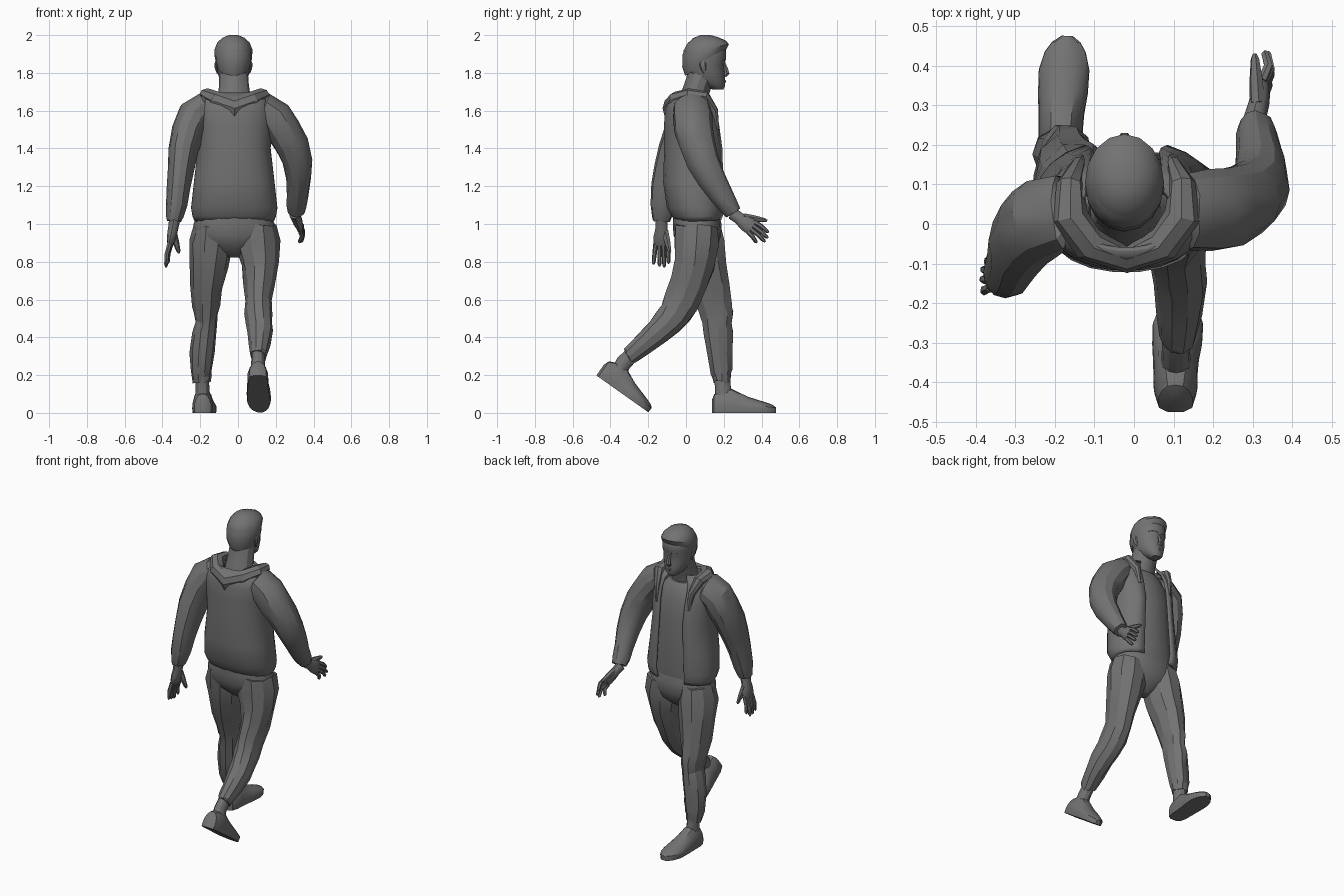
import bpy, bmesh, random
from math import sin, cos, pi, radians
from mathutils import Vector, Matrix

random.seed(4)
grey = bpy.data.materials.new("dark_grey")
grey.diffuse_color = (.17, .17, .17, 1)


def finish(name, bm, angle=30, mat=None):
    if mat:
        bm.transform(mat)
    bmesh.ops.recalc_face_normals(bm, faces=bm.faces)
    me = bpy.data.meshes.new(name)
    bm.to_mesh(me)
    bm.free()
    me.materials.append(grey)
    ob = bpy.data.objects.new(name, me)
    bpy.context.collection.objects.link(ob)
    bpy.ops.object.select_all(action='DESELECT')
    ob.select_set(True)
    bpy.context.view_layer.objects.active = ob
    bpy.ops.object.shade_smooth_by_angle(angle=radians(angle))
    return ob


def skin(bm, rings, closed=True):
    """Bridge a list of point rings with faces; cap the ends if closed."""
    vs = [[bm.verts.new(p) for p in r] for r in rings]
    n = len(vs[0])
    for r, s in zip(vs, vs[1:]):
        for i in range(n if closed else n - 1):
            j = (i + 1) % n
            bm.faces.new((r[i], r[j], s[j], s[i]))
    if closed:
        bm.faces.new(vs[0])
        bm.faces.new(vs[-1])


def path_rings(rows, n, ref, crease=0.0):
    """Rows are x, y, z, radius along ref, other radius; crease wrinkles the cloth."""
    c = [Vector(r[:3]) for r in rows]
    out = []
    for i, r in enumerate(rows):
        t = (c[min(i + 1, len(c) - 1)] - c[max(i - 1, 0)]).normalized()
        u = (ref - t * ref.dot(t)).normalized()
        v = t.cross(u)
        ring = []
        for k in range(n):
            s = 1 + random.uniform(-crease, crease)
            q = 2 * pi * k / n
            ring.append(c[i] + (u * r[3] * cos(q) + v * r[4] * sin(q)) * s
                        + t * random.uniform(-crease, crease) * .2)
        out.append(ring)
    return out


def limb(name, rows, n=12, ref=(1, 0, 0), crease=0.0, angle=30):
    bm = bmesh.new()
    skin(bm, path_rings(rows, n, Vector(ref), crease))
    return finish(name, bm, angle)


def stack(name, rows, cx=-0.02, n=16, p=0.9, gap=0.0):
    """Level rings: z, half width, back y, front y, [slope]; gap leaves the front open."""
    rings = []
    for z, a, y0, y1, *s in rows:
        k = s[0] if s else 0
        cy, b = (y0 + y1) / 2, (y1 - y0) / 2
        ring = []
        for i in range(n):
            t = pi / 2 + gap + (2 * pi - 2 * gap) * i / ((n - 1) if gap else n)
            f = lambda q: abs(q) ** p * (1 if q > 0 else -1)
            x, y = a * f(cos(t)), b * f(sin(t))
            ring.append((cx + x, cy + y, z + k * y))
        rings.append(ring)
    bm = bmesh.new()
    skin(bm, rings, closed=not gap)
    return finish(name, bm, 35)


# head, neck, hair
stack("head", [(1.712, .028, .14, .197), (1.732, .052, .09, .207), (1.765, .072, .03, .206),
               (1.80, .085, .01, .205), (1.845, .092, -.008, .202), (1.875, .095, -.013, .213),
               (1.92, .095, -.012, .212), (1.96, .08, .01, .19), (1.99, .04, .06, .14)], cx=-.024, p=.95)
stack("hair", [(1.84, .088, -.004, .196, .55), (1.88, .099, -.02, .216, .42), (1.925, .1, -.018, .227, .22),
               (1.96, .086, .004, .212, .1), (1.985, .06, .035, .175, .03), (2.0, .025, .075, .13)],
      cx=-.024, p=1)
limb("neck", [(-.02, .02, 1.58, .095, .08), (-.02, .045, 1.68, .085, .072), (-.022, .068, 1.75, .078, .07),
              (-.024, .09, 1.81, .076, .08)])
limb("nose", [(-.024, .198, 1.862, .009, .008), (-.024, .212, 1.82, .012, .012),
              (-.024, .217, 1.797, .017, .016), (-.024, .205, 1.782, .014, .01)], n=6)
limb("mouth", [(-.05, .192, 1.753, .005, .004), (-.024, .206, 1.755, .008, .006),
               (.002, .192, 1.753, .005, .004)], n=6, ref=(0, 0, 1))
for s, side in ((-1, "left"), (1, "right")):
    cx = -.024 + s * .088
    limb(side + "_ear", [(cx - s * .006, .1, 1.80, .007, .009), (cx + s * .002, .092, 1.825, .009, .015),
                         (cx + s * .004, .088, 1.848, .009, .018), (cx, .09, 1.865, .006, .01)], n=8)
    limb(side + "_brow", [(-.024 + s * .012, .204, 1.868, .007, .006), (-.024 + s * .04, .198, 1.874, .007, .006),
                          (-.024 + s * .066, .174, 1.866, .005, .005)], n=6, ref=(0, 0, 1))

# shirt and open jacket
stack("shirt", [(1.03, .19, -.05, .178), (1.1, .195, -.08, .184), (1.25, .18, -.09, .18),
                (1.42, .165, -.09, .18), (1.54, .165, -.08, .16), (1.61, .12, -.05, .137),
                (1.655, .085, -.03, .117, -.25)])
jacket = stack("jacket", [(1.015, .212, -.055, .196, .05), (1.04, .222, -.075, .205), (1.085, .23, -.102, .212),
                          (1.22, .215, -.122, .21), (1.4, .194, -.117, .205), (1.52, .202, -.118, .188),
                          (1.6, .205, -.112, .165), (1.65, .185, -.1, .145), (1.695, .125, -.07, .115)],
               n=22, p=.88, gap=.42)
m = jacket.modifiers.new("thickness", 'SOLIDIFY')
m.thickness = .014
m.offset = -1

# hood folded round the neck, pointed at the back
half = [(.095, .165, 1.5, .012, .008), (.103, .148, 1.6, .024, .018), (.122, .1, 1.675, .03, .034),
        (.122, .02, 1.685, .034, .046), (.075, -.05, 1.655, .048, .044)]
left = [(-.04 - x, y, z, a, b) for x, y, z, a, b in half]
limb("hood", left + [(-.018, -.09, 1.612, .055, .034)] + half[::-1], n=8, ref=(0, 0, 1))

# trousers
stack("hips", [(1.06, .185, -.07, .175), (1.0, .215, -.07, .188), (.94, .215, -.066, .186),
               (.885, .165, -.04, .168), (.845, .08, .0, .13), (.822, .03, .03, .1)])
limb("front_leg", [(-.135, .07, .99, .1, .115), (-.142, .08, .9, .117, .123), (-.155, .1, .78, .103, .118),
                   (-.166, .13, .66, .083, .104), (-.167, .15, .57, .072, .094), (-.168, .166, .52, .063, .09),
                   (-.168, .165, .48, .058, .084), (-.178, .17, .42, .064, .08), (-.188, .176, .32, .066, .07),
                   (-.195, .185, .22, .057, .06), (-.193, .19, .195, .052, .052), (-.192, .19, .17, .046, .046)],
     n=10, crease=.06, angle=22)
limb("rear_leg", [(.1, .06, .99, .105, .12), (.105, .055, .9, .117, .122), (.115, .045, .79, .1, .11),
                  (.112, .012, .68, .083, .1), (.107, -.025, .59, .07, .096), (.108, -.06, .525, .072, .09),
                  (.112, -.1, .475, .07, .08), (.117, -.15, .43, .068, .07), (.115, -.225, .365, .06, .06),
                  (.11, -.285, .31, .047, .052), (.108, -.3, .297, .042, .046)], n=10, crease=.06, angle=22)
# bare ankles
limb("front_ankle", [(-.192, .19, .2, .038, .042), (-.188, .195, .14, .036, .042), (-.187, .2, .08, .04, .045)])
limb("rear_ankle", [(.107, -.27, .325, .036, .04), (.106, -.33, .265, .036, .042), (.106, -.36, .21, .04, .042)])


def shoe(name, mat):
    """Shoe along +y from heel at 0, rounded in plan; the sole runs straight up into the upper."""
    rings = []
    for y, w, h, x in ((-.002, .022, .07, 0), (.01, .044, .1, 0), (.05, .055, .118, 0), (.1, .056, .128, 0),
                       (.14, .058, .108, .001), (.19, .063, .085, .004), (.25, .064, .066, .006),
                       (.295, .052, .052, .008), (.32, .036, .042, .01), (.336, .014, .03, .012)):
        rings.append([(x + w * i, y, z) for i, z in
                      ((-.95, 0), (-1, .024), (-.97, .024 + .3 * (h - .024)), (-.78, .75 * h), (-.45, .95 * h), (0, h),
                       (.45, .95 * h), (.78, .75 * h), (.97, .024 + .3 * (h - .024)), (1, .024), (.95, 0))])
    bm = bmesh.new()
    skin(bm, rings)
    finish(name, bm, mat=mat)


shoe("front_shoe", Matrix.Translation((-.187, .14, 0)) @ Matrix.Rotation(radians(-1), 4, 'Z'))
shoe("rear_shoe", Matrix.Translation((.105, -.473, .197)) @ Matrix.Rotation(radians(-35.3), 4, 'X'))

# sleeves
limb("right_sleeve", [(.07, .03, 1.61, .06, .075), (.14, .03, 1.61, .084, .098), (.19, .033, 1.57, .096, .105),
                      (.237, .04, 1.5, .095, .104), (.285, .06, 1.42, .09, .094), (.315, .09, 1.33, .08, .086),
                      (.322, .135, 1.24, .066, .076), (.315, .19, 1.15, .056, .062), (.31, .225, 1.095, .052, .052),
                      (.308, .25, 1.06, .044, .044)], crease=.025)
limb("left_sleeve", [(-.11, .03, 1.61, .06, .075), (-.18, .028, 1.61, .084, .098), (-.23, .015, 1.57, .094, .105),
                     (-.265, -.01, 1.49, .087, .105), (-.29, -.045, 1.39, .08, .102), (-.303, -.08, 1.29, .07, .092),
                     (-.314, -.105, 1.2, .063, .08), (-.325, -.122, 1.1, .057, .066), (-.335, -.128, 1.04, .046, .053),
                     (-.338, -.13, 1.015, .038, .045)], crease=.025)


def hand(name, wrist, knuckle, across, tips, thumb, bend):
    """Flat palm along wrist-knuckle, four fingers spread across it, and a thumb."""
    w, k, ac, bd = map(Vector, (wrist, knuckle, across, bend))
    bm = bmesh.new()
    palm = [(*w.lerp(k, f), a, b) for f, a, b in
            ((-.4, .033, .03), (.1, .032, .027), (.5, .041, .025), (.85, .044, .02), (1.1, .038, .013))]
    skin(bm, path_rings(palm, 10, ac))
    for i, tip in enumerate(tips):
        base, tip = k + ac * (.032 - .021 * i), Vector(tip)
        rows = [(*base, .0125, .0125), (*(base.lerp(tip, .5) + bd), .012, .012),
                (*base.lerp(tip, .9), .01, .01), (*tip, .004, .004)]
        skin(bm, path_rings(rows, 6, ac))
    base, tip = w.lerp(k, .3) + ac * .02, Vector(thumb)
    rows = [(*base, .02, .02), (*base.lerp(tip, .5), .017, .017),
            (*base.lerp(tip, .9), .011, .011), (*tip, .005, .005)]
    skin(bm, path_rings(rows, 6, bd))
    finish(name, bm, 40)


hand("right_hand", (.308, .275, 1.035), (.327, .345, .985), (-.1, .52, .85),
     [(.332, .437, .955), (.34, .435, .925), (.338, .42, .905), (.325, .375, .9)], (.305, .43, 1.018), (.012, 0, .004))
hand("left_hand", (-.342, -.13, .985), (-.358, -.13, .895), (.15, 1, 0),
     [(-.372, -.092, .79), (-.382, -.115, .77), (-.384, -.14, .775), (-.38, -.172, .785)],
     (-.312, -.085, .845), (-.006, 0, 0))
